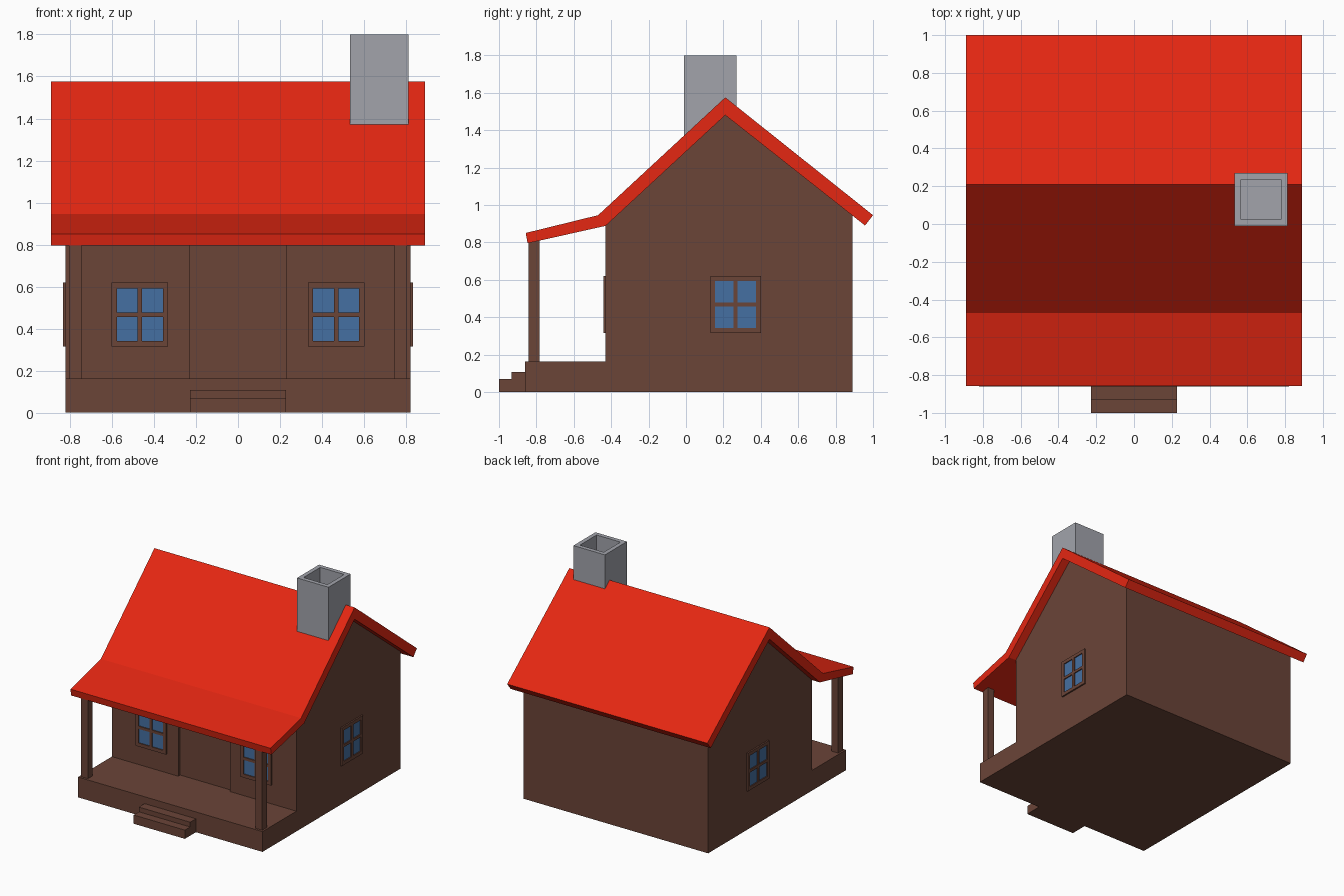
import bpy, bmesh
from mathutils import Vector

if "Cube" in bpy.data.objects:
    bpy.data.objects.remove(bpy.data.objects["Cube"])


def material(name, rgb):
    m = bpy.data.materials.new(name)
    m.diffuse_color = (*rgb, 1)
    m.use_nodes = True
    m.node_tree.nodes["Principled BSDF"].inputs["Base Color"].default_value = m.diffuse_color
    return m


RED = material("roof red", (0.78, 0.02, 0.006))
BROWN = material("timber brown", (0.145, 0.058, 0.039))
BLUE = material("glass blue", (0.06, 0.16, 0.36))
GREY = material("chimney grey", (0.36, 0.37, 0.41))


def finish(name, bm, mat):
    bmesh.ops.recalc_face_normals(bm, faces=bm.faces)
    me = bpy.data.meshes.new(name)
    bm.to_mesh(me)
    bm.free()
    me.materials.append(mat)
    ob = bpy.data.objects.new(name, me)
    bpy.context.collection.objects.link(ob)
    return ob


def add_box(bm, lo, hi):
    lo, hi = Vector(lo), Vector(hi)
    verts = bmesh.ops.create_cube(bm, size=1)["verts"]
    for v in verts:
        v.co = (lo + hi) / 2 + v.co * (hi - lo)


def box(name, lo, hi, mat):
    bm = bmesh.new()
    add_box(bm, lo, hi)
    return finish(name, bm, mat)


def extrude_profile(name, pts, half_x, mat):
    """Sweep a (y, z) outline symmetrically along x."""
    bm = bmesh.new()
    face = bm.faces.new([bm.verts.new((-half_x, y, z)) for y, z in pts])
    ext = bmesh.ops.extrude_face_region(bm, geom=[face])["geom"]
    moved = [g for g in ext if isinstance(g, bmesh.types.BMVert)]
    bmesh.ops.translate(bm, verts=moved, vec=(2 * half_x, 0, 0))
    return finish(name, bm, mat)


# House body with gable ends
walls = extrude_profile("walls", [(-0.43, 0), (0.89, 0), (0.89, 0.945),
                                  (0.21, 1.485), (-0.43, 0.895)], 0.82, BROWN)

# Shallow doorway recess
cutter = box("doorway_cutter", (-0.23, -0.5, 0.163), (0.23, -0.405, 0.86), BROWN)
cutter.hide_render = True
cutter.hide_viewport = True
cut = walls.modifiers.new("doorway", 'BOOLEAN')
cut.object = cutter
cut.operation = 'DIFFERENCE'
cut.solver = 'EXACT'

# Roof: bent slab over porch and house
extrude_profile("roof", [(-0.857, 0.85), (-0.47, 0.945), (0.21, 1.575), (1.0, 0.945),
                         (0.957, 0.89), (0.21, 1.48), (-0.43, 0.888), (-0.847, 0.795)],
                0.89, RED)

# Porch floor, steps and posts
box("porch_floor", (-0.82, -0.86, 0), (0.82, -0.43, 0.163), BROWN)
box("lower_step", (-0.228, -1.0, 0), (0.228, -0.86, 0.07), BROWN)
box("upper_step", (-0.228, -0.933, 0), (0.228, -0.86, 0.108), BROWN)
for side, s in (("left", -1), ("right", 1)):
    a, b = sorted((s * 0.745, s * 0.805))
    box(side + "_porch_post", (a, -0.842, 0.16), (b, -0.782, 0.825), BROWN)

# Chimney with a sunken flue
bm = bmesh.new()
add_box(bm, (0.532, -0.01, 1.3), (0.812, 0.27, 1.8))
bm.faces.ensure_lookup_table()
top = max(bm.faces, key=lambda f: f.calc_center_median().z)
bmesh.ops.inset_region(bm, faces=[top], thickness=0.048)
hole = bmesh.ops.extrude_face_region(bm, geom=[top])["geom"]
bmesh.ops.translate(bm, vec=(0, 0, -0.2),
                    verts=[g for g in hole if isinstance(g, bmesh.types.BMVert)])
bmesh.ops.delete(bm, geom=[top], context='FACES_ONLY') if top.is_valid else None
finish("chimney", bm, GREY)


def window(name, place):
    """Four-pane window; place(u, z, depth) maps local coordinates to the wall."""
    w, h, zc = 0.135, 0.153, 0.467
    bars = [(-w, -h, -w + 0.026, h), (w - 0.026, -h, w, h),
            (-w, -h, w, -h + 0.028), (-w, h - 0.028, w, h),
            (-0.011, -h, 0.011, h), (-w, -0.011, w, 0.011)]

    def slab(bm, u0, z0, u1, z1, depth):
        p, q = place(u0, zc + z0, -0.002), place(u1, zc + z1, depth)
        add_box(bm, [min(c) for c in zip(p, q)], [max(c) for c in zip(p, q)])

    frame, glass = bmesh.new(), bmesh.new()
    for bar in bars:
        slab(frame, *bar, 0.012)
    slab(glass, -w + 0.01, -h + 0.01, w - 0.01, h - 0.01, 0.004)
    finish(name + "_frame", frame, BROWN)
    finish(name + "_glass", glass, BLUE)


# Windows on the front and both gable sides
for side, s in (("left", -1), ("right", 1)):
    window("front_" + side + "_window", lambda u, z, d: (s * 0.467 + u, -0.43 - d, z))
    window(side + "_side_window", lambda u, z, d: (s * (0.82 + d), 0.265 + u, z))
